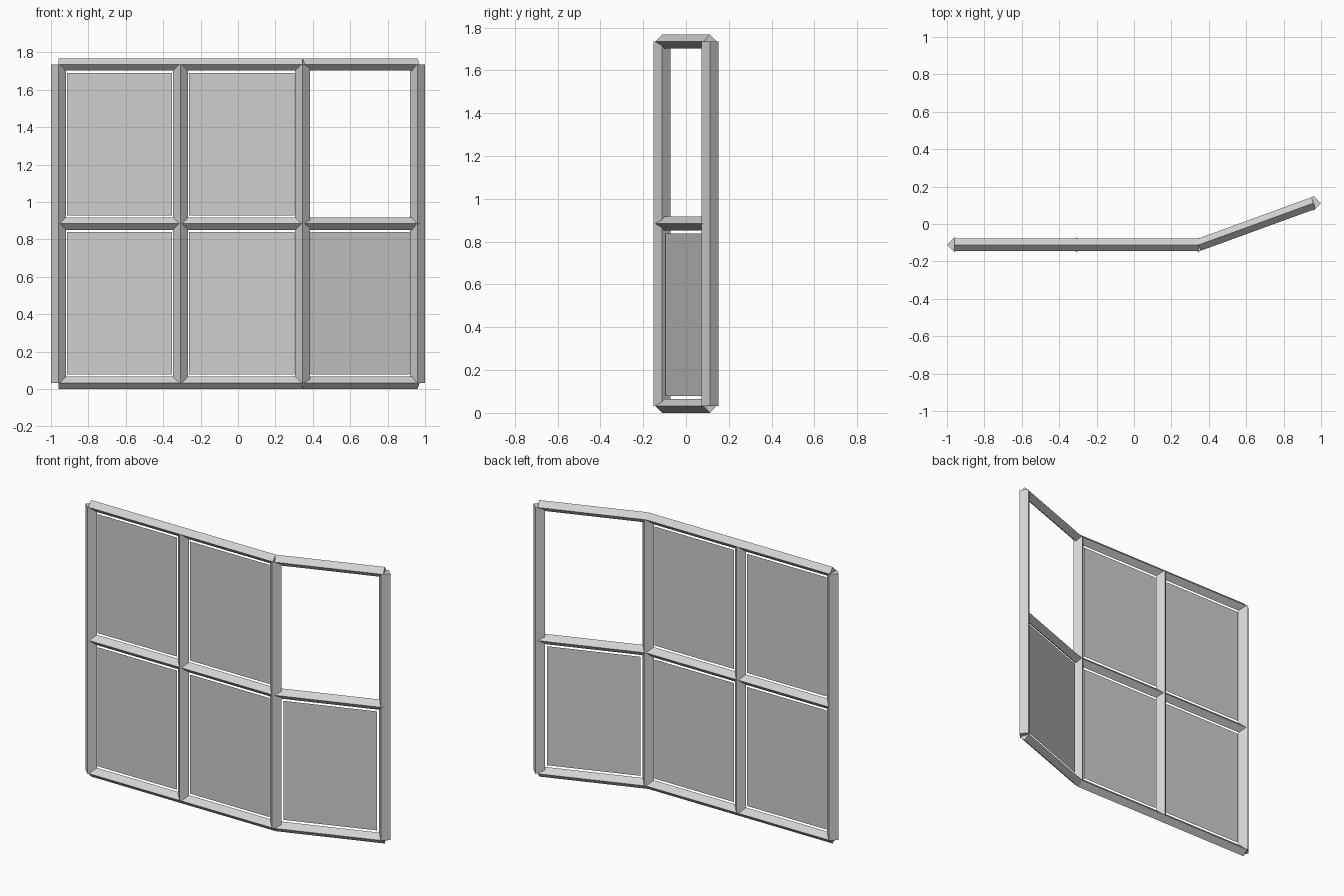
import bpy
import bmesh
import math
from mathutils import Matrix, Vector

cube = bpy.data.objects.get("Cube")
if cube:
    bpy.data.objects.remove(cube, do_unlink=True)

BAY = 0.653            # width of one bay between posts
BEND = math.radians(20)
POST_R, RAIL_R = 0.04, 0.033
LEVELS = [0.033, 0.884, 1.735]
INSET = 0.045          # gap from grid line to panel edge


def make_material(name, grey, alpha=1.0):
    mat = bpy.data.materials.new(name)
    mat.use_nodes = True
    mat.diffuse_color = (grey, grey, grey, alpha)
    shader = mat.node_tree.nodes["Principled BSDF"]
    shader.inputs["Base Color"].default_value = (grey, grey, grey, 1)
    shader.inputs["Alpha"].default_value = alpha
    return mat


frame_grey = make_material("frame_grey", 0.65)
panel_grey = make_material("panel_grey", 0.62, 0.8)


def add_object(name, bm, mat):
    mesh = bpy.data.meshes.new(name)
    bm.to_mesh(mesh)
    bm.free()
    mesh.materials.append(mat)
    obj = bpy.data.objects.new(name, mesh)
    bpy.context.collection.objects.link(obj)
    return obj


def rod(name, centre, length, radius, rotation):
    """Four-sided bar with a diamond cross-section."""
    bm = bmesh.new()
    bmesh.ops.create_cone(bm, cap_ends=True, segments=4, radius1=radius,
                          radius2=radius, depth=length,
                          matrix=Matrix.Translation(centre) @ rotation)
    return add_object(name, bm, frame_grey)


def panel(name, centre, width, height, angle):
    """Thin upright sheet facing the front."""
    bm = bmesh.new()
    place = (Matrix.Translation(centre) @ Matrix.Rotation(angle, 4, "Z")
             @ Matrix.Rotation(math.pi / 2, 4, "X")
             @ Matrix.Diagonal((width, height, 1, 1)))
    bmesh.ops.create_grid(bm, x_segments=1, y_segments=1, size=0.5, matrix=place)
    return add_object(name, bm, panel_grey)


# Plan path of the posts: two straight bays, then one bay turned back
angles = [0, 0, BEND]
points = [Vector((-0.96, -BAY * math.sin(BEND) / 2, 0))]
for a in angles:
    points.append(points[-1] + BAY * Vector((math.cos(a), math.sin(a), 0)))

# Upright posts
mid_z = (LEVELS[0] + LEVELS[-1]) / 2
for i, p in enumerate(points):
    rod(f"post_{i + 1}", p + Vector((0, 0, mid_z)), LEVELS[-1] - LEVELS[0],
        POST_R, Matrix.Identity(4))

# Rails and panels for each bay; the upper end bay stays open
for i, a in enumerate(angles):
    middle = (points[i] + points[i + 1]) / 2
    turn = Matrix.Rotation(a, 4, "Z") @ Matrix.Rotation(math.pi / 2, 4, "Y")
    for label, z in zip(("bottom", "middle", "top"), LEVELS):
        rod(f"{label}_rail_{i + 1}", middle + Vector((0, 0, z)), BAY, RAIL_R, turn)
    for row, label in enumerate(("lower", "upper")):
        if label == "upper" and i == len(angles) - 1:
            continue
        low, high = LEVELS[row], LEVELS[row + 1]
        panel(f"{label}_panel_{i + 1}", middle + Vector((0, 0, (low + high) / 2)),
              BAY - 2 * INSET, high - low - 2 * INSET, a)
